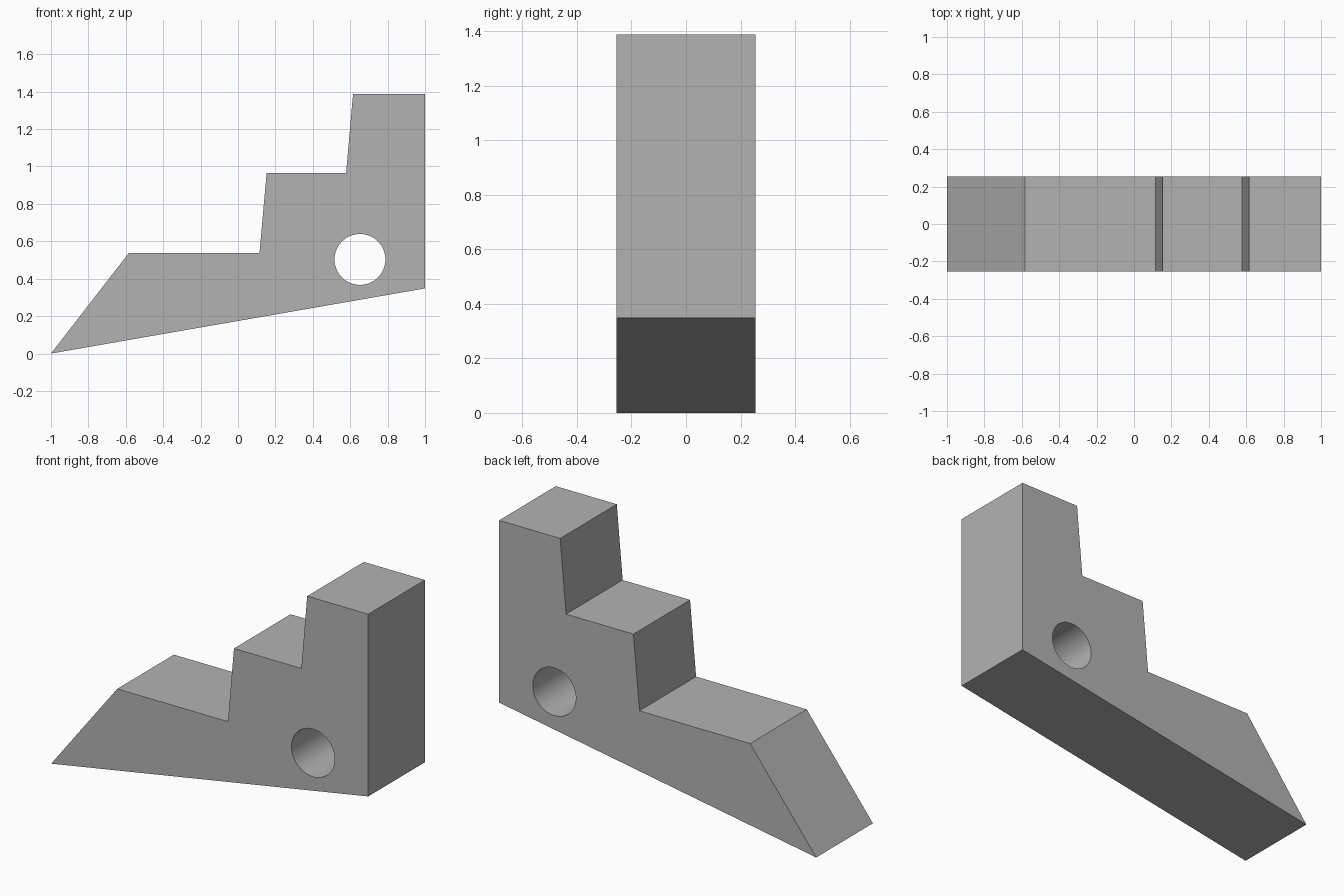
import bpy
import bmesh
import math

cube = bpy.data.objects.get("Cube")
if cube:
    bpy.data.objects.remove(cube, do_unlink=True)

HALF_WIDTH = 0.255
HOLE_X, HOLE_Z, HOLE_RADIUS = 0.652, 0.503, 0.136

# Plain grey material
grey = bpy.data.materials.new("grey")
grey.use_nodes = True
colour = (0.45, 0.45, 0.45, 1)
grey.diffuse_color = colour
grey.node_tree.nodes["Principled BSDF"].inputs["Base Color"].default_value = colour

# Stepped side profile (x, z), extruded across the width
profile = [(-1, 0), (1, 0.348), (1, 1.387), (0.615, 1.387),
           (0.578, 0.965), (0.153, 0.965), (0.115, 0.538), (-0.583, 0.538)]
bm = bmesh.new()
side = bm.faces.new([bm.verts.new((x, -HALF_WIDTH, z)) for x, z in profile])
extruded = bmesh.ops.extrude_face_region(bm, geom=[side], use_keep_orig=True)
far_verts = [v for v in extruded["geom"] if isinstance(v, bmesh.types.BMVert)]
bmesh.ops.translate(bm, verts=far_verts, vec=(0, 2 * HALF_WIDTH, 0))
bmesh.ops.recalc_face_normals(bm, faces=bm.faces)
mesh = bpy.data.meshes.new("step_block")
bm.to_mesh(mesh)
bm.free()
mesh.materials.append(grey)
block = bpy.data.objects.new("step_block", mesh)
bpy.context.collection.objects.link(block)

# Round hole through the width
bpy.ops.mesh.primitive_cylinder_add(
    vertices=64, radius=HOLE_RADIUS, depth=4 * HALF_WIDTH,
    location=(HOLE_X, 0, HOLE_Z), rotation=(math.pi / 2, 0, 0))
cutter = bpy.context.object
cutter.name = "hole_cutter"
cutter.hide_render = True
cutter.data.materials.append(grey)

bpy.ops.object.select_all(action="DESELECT")
block.select_set(True)
bpy.context.view_layer.objects.active = block
cut = block.modifiers.new("hole", "BOOLEAN")
cut.operation = "DIFFERENCE"
cut.solver = "EXACT"
cut.object = cutter
bpy.ops.object.modifier_apply(modifier=cut.name)
bpy.data.objects.remove(cutter, do_unlink=True)

# Smooth hole wall, sharp edges elsewhere
bpy.ops.object.shade_smooth_by_angle(angle=math.radians(30))
